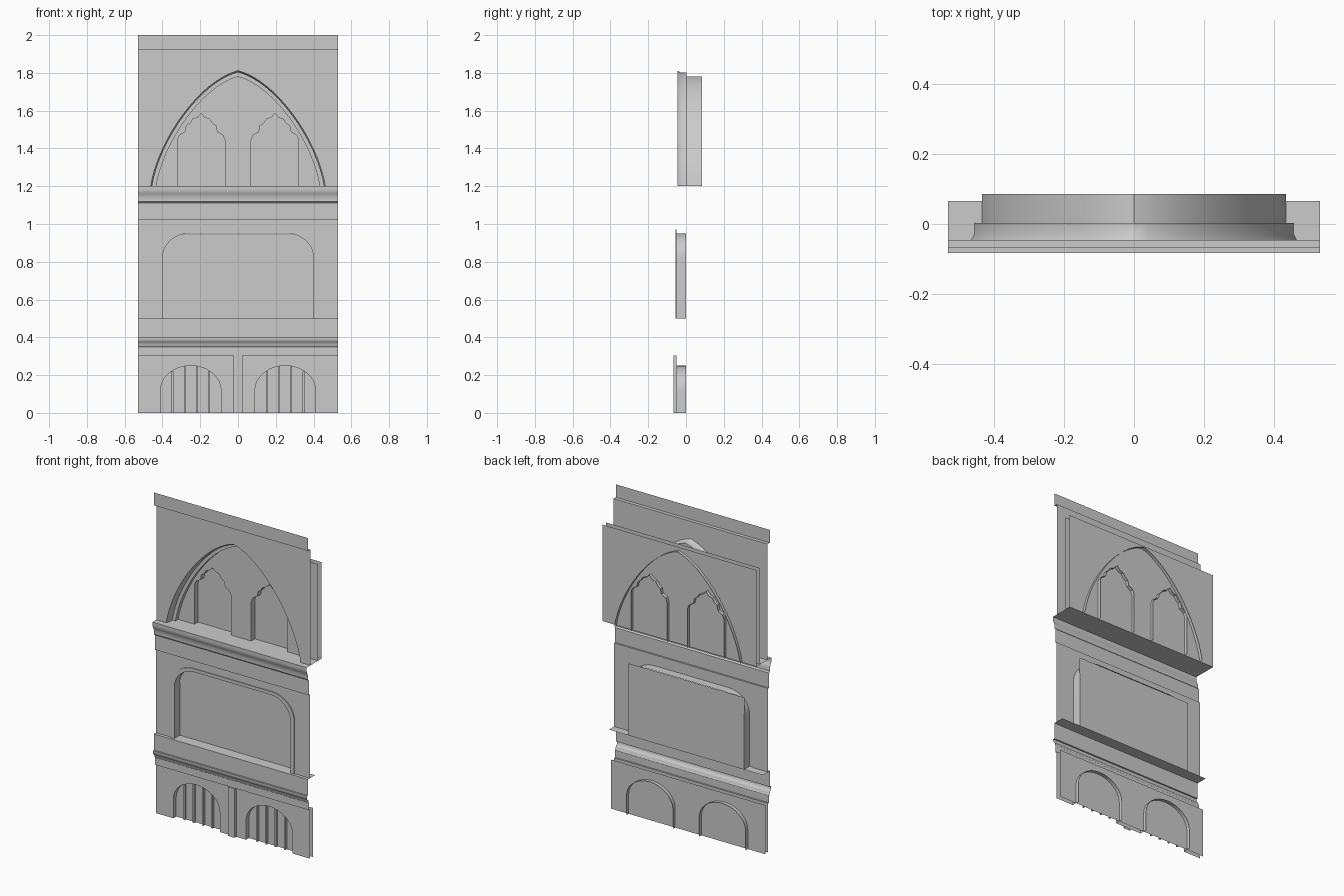
import bpy, math

if "Cube" in bpy.data.objects:
    bpy.data.objects.remove(bpy.data.objects["Cube"])

W = 0.53  # half width of the bay


def make(name, verts, faces):
    me = bpy.data.meshes.new(name)
    me.from_pydata(verts, [], faces)
    me.update()
    ob = bpy.data.objects.new(name, me)
    bpy.context.collection.objects.link(ob)
    bpy.ops.object.select_all(action='DESELECT')
    ob.select_set(True)
    bpy.context.view_layer.objects.active = ob
    bpy.ops.object.shade_smooth_by_angle(angle=math.radians(35))
    return ob


def loft(name, rows):
    """Skin between rows of points."""
    n = len(rows[0])
    faces = [(r * n + i, (r + 1) * n + i, (r + 1) * n + i + 1, r * n + i + 1)
             for r in range(len(rows) - 1) for i in range(n - 1)]
    return make(name, [p for row in rows for p in row], faces)


def reveal(name, layers):
    """Opening lining: (outline, y) layers from front to back."""
    return loft(name, [[(x, y, z) for x, z in o] for o, y in layers])


def moulding(name, profile):
    """Straight horizontal run of a (y, z) profile, top to bottom."""
    return loft(name, [[(-W, y, z), (W, y, z)] for y, z in profile])


def sheet(name, y, z0, z1, notches=(), w=W):
    """Flat upright wall with openings rising from its lower edge."""
    pts = [(-w, z0)] + [p for o in notches for p in o] + [(w, z0), (w, z1), (-w, z1)]
    return make(name, [(x, y, z) for x, z in pts], [tuple(range(len(pts)))])


def mirrored(half, cx=0):
    """Half outline (right foot to apex) to a full outline, left to right."""
    return [(cx - x, z) for x, z in half] + [(cx + x, z) for x, z in reversed(half[:-1])]


def pointed(hw, top, z0=1.2, n=16):
    h = top - z0
    P = [(hw, z0), (hw * .91, z0 + h * .41), (hw * .43, z0 + h * .918), (0, top)]
    half = []
    for k in range(n + 1):
        t = k / n
        b = ((1 - t) ** 3, 3 * t * (1 - t) ** 2, 3 * t * t * (1 - t), t ** 3)
        half.append(tuple(sum(b[j] * P[j][a] for j in range(4)) for a in (0, 1)))
    return mirrored(half)


def rounded(hw, z0, top, rx, rz, cx=0, n=8):
    half = [(hw, z0)]
    for k in range(n + 1):
        a = math.pi / 2 * k / n
        half.append((hw - rx + rx * math.cos(a), top - rz + rz * math.sin(a)))
    if rx < hw:
        half.append((0, top))
    return mirrored(half, cx)


# Upper storey: pointed arch in the front wall
arch_a, arch_b, arch_c = pointed(.463, 1.812), pointed(.455, 1.803), pointed(.433, 1.78)
sheet("upper_wall", -.045, 1.2, 1.92, [arch_a])
reveal("pointed_arch", [(arch_a, -.045), (arch_b, -.03), (arch_b, .003),
                        (arch_c, .003), (arch_c, .085)])
moulding("top_band", [(-.067, 2), (-.067, 1.92), (-.045, 1.92)])

# Twin cusped windows
cusp = [(.125, 1.2), (.125, 1.445), (.115, 1.47), (.085, 1.487), (.078, 1.52),
        (.06, 1.532), (.045, 1.555), (.02, 1.563), (0, 1.585)]
windows = [mirrored(cusp, cx) for cx in (-.195, .195)]
sheet("window_wall", .03, 1.2, 1.8, windows)
for o in windows:
    reveal("window_reveal", [(o, .03), (o, .085)])
sheet("window_glass", .065, 1.2, 1.8)

# Cornice with sill and frieze
moulding("cornice", [(.065, 1.2), (-.082, 1.2), (-.082, 1.18), (-.08, 1.168), (-.074, 1.158),
                     (-.07, 1.147), (-.068, 1.13), (-.068, 1.12), (-.06, 1.112),
                     (-.06, 1.02), (-.05, 1.02)])

# Middle storey: rounded opening with trim and backing
trim = rounded(.425, .5, .97, .155, .145)
opening = rounded(.4, .5, .95, .14, .13)
sheet("middle_wall", -.05, .5, 1.02, [trim])
reveal("opening_reveal", [(trim, -.05), (trim, -.055), (opening, -.055), (opening, 0)])
sheet("opening_back", 0, .5, .945, w=.4)
sheet("opening_blind", -.006, .83, .945, w=.398)

# Sill band and string course
moulding("string_course", [(0, .5), (-.07, .5), (-.07, .4), (-.08, .4), (-.08, .388),
                           (-.076, .378), (-.069, .372), (-.065, .364), (-.064, .355),
                           (-.06, .35), (-.06, .305), (-.05, .305)])

# Base: two barred arches
lows = [rounded(.16, 0, .25, .16, .13, cx) for cx in (-.25, .25)]
sheet("base_wall", -.05, 0, .305, lows)
sheet("base_back", -.022, 0, .305)
for o in lows:
    reveal("base_arch_reveal", [(o, -.05), (o, 0)])


def post(name, x, hw, yf, yb, top):
    """Upright three-sided strip with a cap."""
    loft(name, [[(x - hw, yb, z), (x - hw, yf, z), (x + hw, yf, z), (x + hw, yb, z)]
                for z in (top, 0)])
    make(name + "_cap", [(x - hw, yf, top), (x + hw, yf, top), (x + hw, yb, top), (x - hw, yb, top)],
         [(0, 1, 2, 3)])


for cx in (-.25, .25):
    for k in (-1.5, -.5, .5, 1.5):
        post("bar", cx + k * .064, .005, -.036, -.022, .22 if abs(k) > 1 else .245)

# Centre pilaster
post("pilaster", 0, .023, -.066, -.05, .305)
